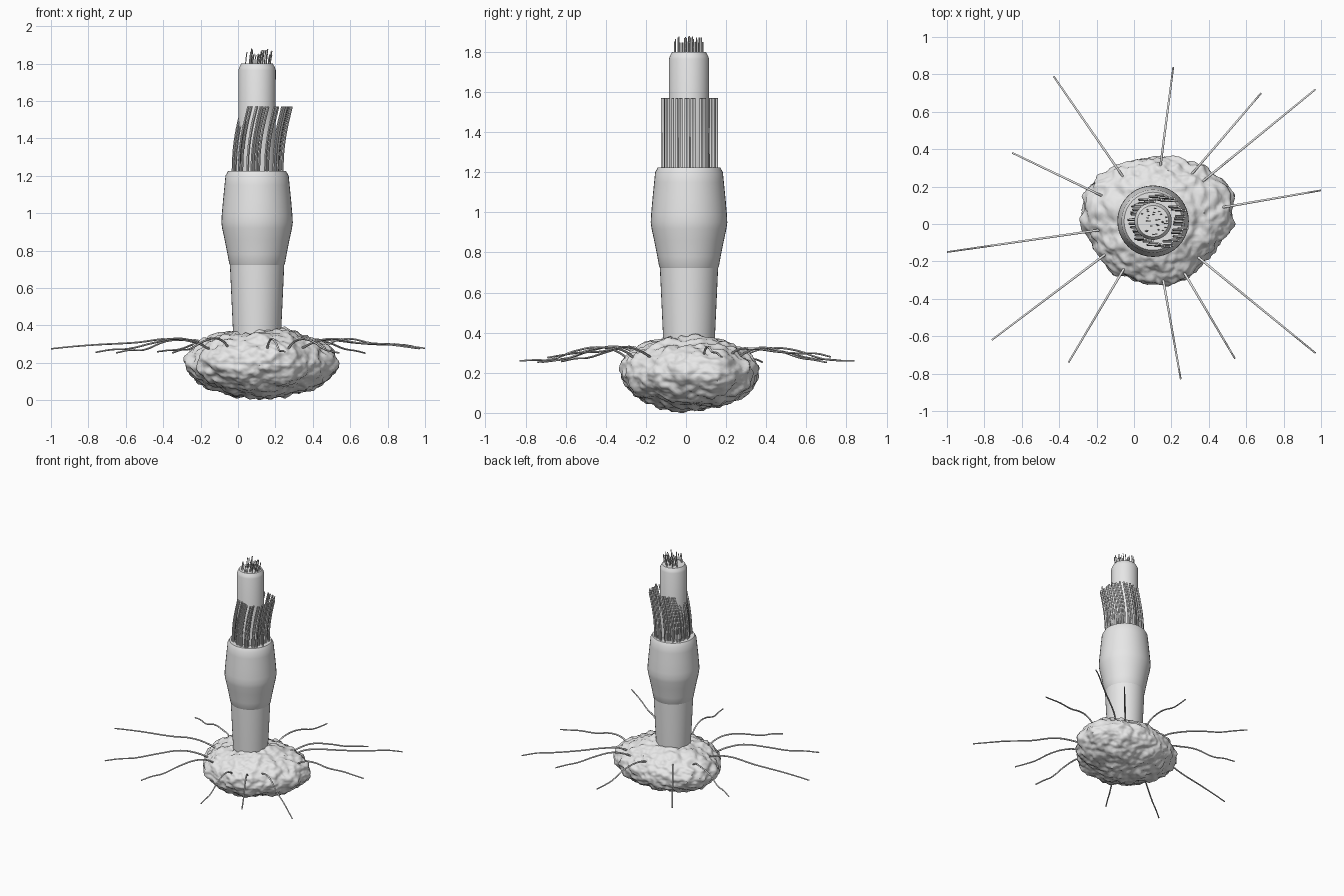
import bpy, bmesh, math, random
from mathutils import Vector, noise

random.seed(4)
cube = bpy.data.objects.get("Cube")
if cube:
    bpy.data.objects.remove(cube, do_unlink=True)

grey = bpy.data.materials.new("plain grey")
grey.use_nodes = True
grey.diffuse_color = (0.8, 0.8, 0.8, 1)
grey.node_tree.nodes["Principled BSDF"].inputs["Base Color"].default_value = (0.8, 0.8, 0.8, 1)


def add_mesh(name, mesh, sharp=35):
    mesh.materials.clear()
    mesh.materials.append(grey)
    for p in mesh.polygons:
        p.use_smooth = True
    mesh.set_sharp_from_angle(angle=math.radians(sharp))
    ob = bpy.data.objects.new(name, mesh)
    bpy.context.collection.objects.link(ob)
    return ob


def lathe(name, profile, centre, sides=40):
    """Closed solid of revolution from (radius, height) pairs."""
    bm = bmesh.new()
    rings = []
    for r, z in profile:
        rings.append([bm.verts.new((centre[0] + r * math.cos(math.tau * i / sides),
                                    centre[1] + r * math.sin(math.tau * i / sides), z))
                      for i in range(sides)])
    for low, high in zip(rings, rings[1:]):
        for i in range(sides):
            j = (i + 1) % sides
            bm.faces.new((low[i], low[j], high[j], high[i]))
    bm.faces.new(rings[0][::-1])
    bm.faces.new(rings[-1])
    mesh = bpy.data.meshes.new(name)
    bm.to_mesh(mesh)
    bm.free()
    return add_mesh(name, mesh)


def strands(name, paths, radius, tip=1.0, steps=4):
    """Thin tubes along smooth paths, joined in one mesh."""
    cu = bpy.data.curves.new(name, 'CURVE')
    cu.dimensions = '3D'
    cu.bevel_depth = radius
    cu.bevel_resolution = 1
    cu.resolution_u = steps
    cu.use_fill_caps = True
    for path in paths:
        sp = cu.splines.new('BEZIER')
        sp.bezier_points.add(len(path) - 1)
        for k, (bp, co) in enumerate(zip(sp.bezier_points, path)):
            bp.co = co
            bp.handle_left_type = bp.handle_right_type = 'AUTO'
            bp.radius = 1 + (tip - 1) * k / (len(path) - 1)
    tmp = bpy.data.objects.new(name + "_path", cu)
    bpy.context.collection.objects.link(tmp)
    dg = bpy.context.evaluated_depsgraph_get()
    mesh = bpy.data.meshes.new_from_object(tmp.evaluated_get(dg))
    bpy.data.objects.remove(tmp, do_unlink=True)
    add_mesh(name, mesh, 60)


# Rough stone base: an icosphere shaped by plan radii and roughened by noise
plan = [.395, .425, .38, .35, .335, .345, .38, .42,
        .41, .37, .365, .345, .345, .345, .33, .35]
bm = bmesh.new()
bmesh.ops.create_icosphere(bm, subdivisions=6, radius=1)
for v in bm.verts:
    d = v.co.copy()
    a = (math.atan2(d.y, d.x) % math.tau) / math.tau * len(plan)
    i, f = int(a) % len(plan), a % 1
    f = f * f * (3 - 2 * f)
    r = plan[i] * (1 - f) + plan[(i + 1) % len(plan)] * f
    p = Vector((d.x * r, d.y * r, d.z * 0.185))
    bump = 0.018 * noise.noise(p * 9) + 0.016 * noise.noise(p * 24) + 0.006 * noise.noise(p * 50)
    n = Vector((d.x, d.y, d.z * 1.5)).normalized()
    v.co = p + n * bump + Vector((0.13, 0.02, 0.193))
low = min(v.co.z for v in bm.verts)
for v in bm.verts:
    v.co.z -= low
rock = bpy.data.meshes.new("rock_base")
bm.to_mesh(rock)
bm.free()
add_mesh("rock_base", rock, 50)

# Stalk, swollen sheath and inner core
axis = (0.102, 0.015)
lathe("stalk", [(.125, .2), (.129, .37), (.146, .74), (.146, .8)], axis)
lathe("sheath", [(.14, .715), (.149, .73), (.158, .78), (.174, .86), (.187, .92), (.191, .95),
                 (.189, .99), (.182, 1.07), (.174, 1.15), (.169, 1.2), (.155, 1.225)], axis)
lathe("inner_core", [(.098, 1.15), (.1, 1.765), (.095, 1.78), (.084, 1.8)], axis)

# Ring of bristles around the core, all leaning the same way
ring = []
count = 48
for k in range(count):
    a = math.tau * (k + random.uniform(-.45, .45)) / count
    r = random.uniform(.112, .142)
    x, y = axis[0] + r * math.cos(a), axis[1] + r * math.sin(a)
    ring.append([(x + dx, y, z) for dx, z in
                 ((0, 1.2), (.004, 1.32), (.02, 1.44), (.05, 1.57))])
strands("ring_bristles", ring, .0065, steps=3)

# Short hairs on top of the core
tuft = []
for k in range(32):
    a, r = random.uniform(0, math.tau), .074 * math.sqrt(random.random())
    x, y = axis[0] + r * math.cos(a), axis[1] + r * math.sin(a)
    top = random.uniform(1.845, 1.88)
    tuft.append([(x, y, 1.78), (x + .002, y, 1.82), (x + .008, y, top)])
strands("top_hairs", tuft, .003, steps=2)

# Long thin roots spreading from the stone: start x, y and tip x, y
spread = [(-.05, .24, -.43, .79), (.14, .3, .21, .84), (.32, .28, .68, .7),
          (.37, .23, .97, .72), (.48, .09, 1, .18), (.37, -.2, .97, -.69),
          (.28, -.28, .54, -.72), (.16, -.32, .25, -.83), (-.06, -.25, -.35, -.74),
          (-.19, -.19, -.76, -.62), (-.17, -.03, -1, -.15), (-.17, .15, -.65, .38)]
roots = []
for x0, y0, x1, y1 in spread:
    end = .28 if abs(x1) > .9 else .255
    shape = ((-.06, .27), (.06, .31), (.22, .325), (.45, .31), (.7, end + .015), (.85, end + .012), (1, end))
    roots.append([(x0 + (x1 - x0) * t, y0 + (y1 - y0) * t,
                   z + random.uniform(-.006, .006)) for t, z in shape])
strands("roots", roots, .0065, tip=.7)
